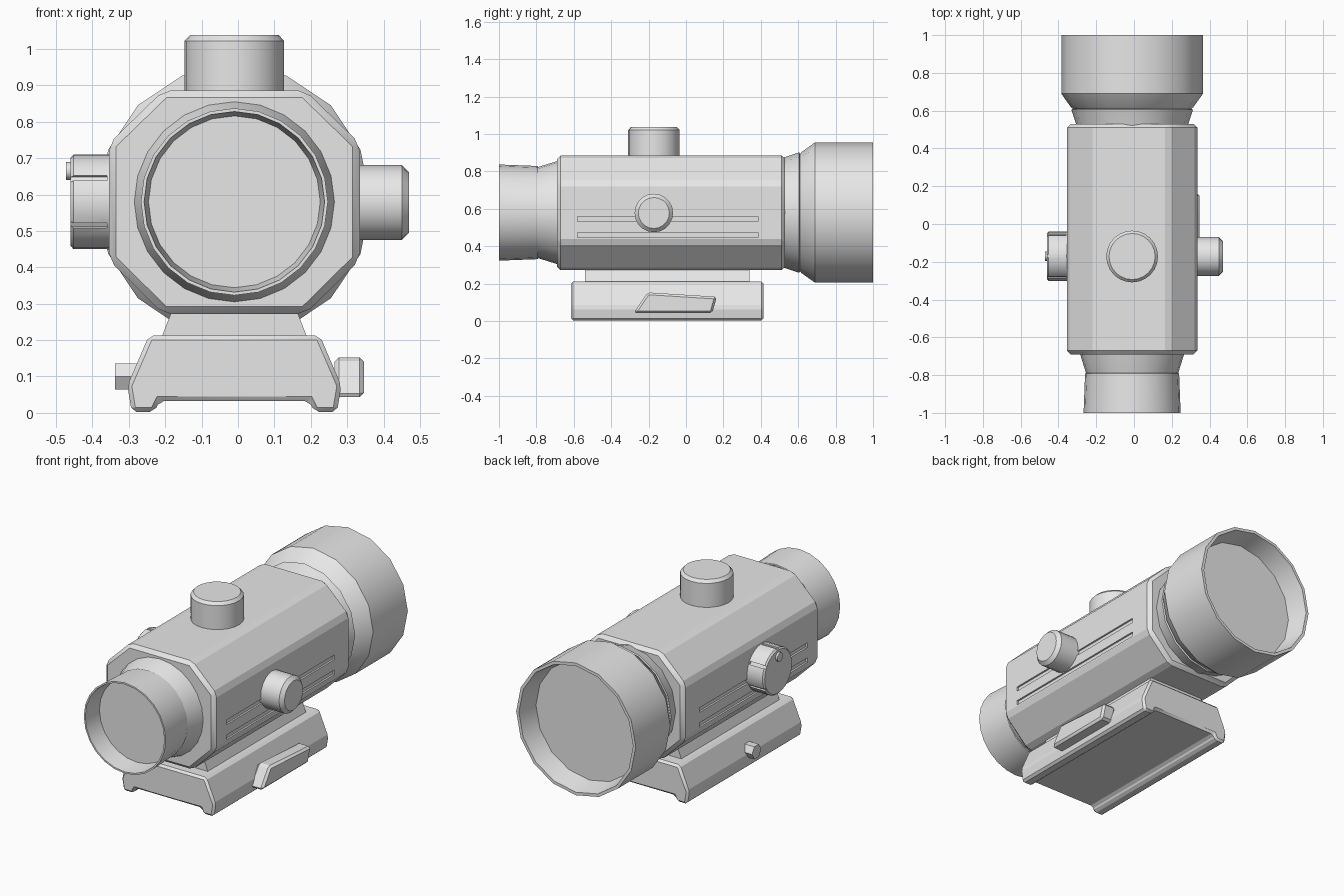
import bpy, bmesh, math

if "Cube" in bpy.data.objects:
    bpy.data.objects.remove(bpy.data.objects["Cube"])

gray = bpy.data.materials.new("light_gray")
gray.diffuse_color = (0.8, 0.8, 0.8, 1)
gray.use_nodes = True
gray.node_tree.nodes["Principled BSDF"].inputs["Base Color"].default_value = gray.diffuse_color
CX, CZ = -0.01, 0.58          # optical axis


def place(axis, t, u, v):
    """t runs along the axis; u, v span the cross-section."""
    return {"x": (t, u, v), "y": (u, t, v), "z": (u, v, t)}[axis]


def apply(ob, mod):
    bpy.context.view_layer.objects.active = ob
    bpy.ops.object.modifier_apply(modifier=mod.name)


def smooth(ob):
    bpy.ops.object.select_all(action="DESELECT")
    ob.select_set(True)
    bpy.context.view_layer.objects.active = ob
    bpy.ops.object.shade_smooth_by_angle(angle=math.radians(32))


def finish(name, bm):
    bmesh.ops.recalc_face_normals(bm, faces=bm.faces)
    me = bpy.data.meshes.new(name)
    bm.to_mesh(me)
    bm.free()
    me.materials.append(gray)
    ob = bpy.data.objects.new(name, me)
    bpy.context.collection.objects.link(ob)
    smooth(ob)
    return ob


def lathe(name, axis, u0, v0, profile, n):
    """Closed turned part; profile is (t, radius), starting and ending on the axis."""
    bm = bmesh.new()
    rings = []
    for t, r in profile:
        if r == 0:
            rings.append([bm.verts.new(place(axis, t, u0, v0))] * n)
        else:
            rings.append([bm.verts.new(place(axis, t, u0 + r * math.sin(2 * math.pi * i / n),
                                             v0 + r * math.cos(2 * math.pi * i / n)))
                          for i in range(n)])
    for a, b in zip(rings, rings[1:]):
        for i in range(n):
            j = (i + 1) % n
            bm.faces.new(list(dict.fromkeys((a[i], a[j], b[j], b[i]))))
    return finish(name, bm)


def prism(name, axis, pts, t0, t1, bevel=0):
    """Extruded outline with optional chamfered edges."""
    bm = bmesh.new()
    a = [bm.verts.new(place(axis, t0, u, v)) for u, v in pts]
    b = [bm.verts.new(place(axis, t1, u, v)) for u, v in pts]
    bm.faces.new(a)
    bm.faces.new(b)
    for i in range(len(pts)):
        j = (i + 1) % len(pts)
        bm.faces.new((a[i], a[j], b[j], b[i]))
    ob = finish(name, bm)
    if bevel:
        m = ob.modifiers.new("bevel", "BEVEL")
        m.width, m.segments, m.limit_method = bevel, 1, "ANGLE"
        apply(ob, m)
        smooth(ob)
    return ob


def cut(ob, cutters):
    for c in cutters:
        m = ob.modifiers.new("cut", "BOOLEAN")
        m.operation, m.solver, m.object = "DIFFERENCE", "EXACT", c
        apply(ob, m)
        bpy.data.objects.remove(c)
    smooth(ob)


def mirrored(half):
    """Outline from its right half, listed top to bottom."""
    return [(CX + x, z) for x, z in half] + [(CX - x, z) for x, z in reversed(half)]


# Octagonal housing with two long slots on each side
body = prism("housing", "y", mirrored([(0.195, 0.886), (0.345, 0.74), (0.345, 0.42), (0.195, 0.272)]),
             -0.69, 0.53, 0.02)
slots = []
for z in (0.46, 0.545):
    for s in (-1, 1):
        xs = sorted((CX + s * 0.335, CX + s * 0.4))
        slots.append(prism("slot_cutter", "x", [(-0.58, z - 0.013), (0.385, z - 0.013),
                                                (0.385, z + 0.013), (-0.58, z + 0.013)], *xs))
cut(body, slots)

# Eyepiece (front) and objective bell (back), each with a recessed lens
lathe("eyepiece", "y", CX, CZ, [(-0.66, 0), (-0.66, 0.282), (-0.69, 0.275), (-0.79, 0.244),
                                (-0.792, 0.249), (-1, 0.257), (-1, 0.248), (-0.89, 0.236),
                                (-0.89, 0)], 24)
lathe("objective_bell", "y", CX, CZ, [(0.5, 0), (0.5, 0.29), (0.53, 0.297), (0.605, 0.322),
                                      (0.61, 0.314), (0.618, 0.324), (0.69, 0.375), (1, 0.375),
                                      (1, 0.358), (0.88, 0.335), (0.88, 0)], 16)

# Adjustment knobs
lathe("top_knob", "z", CX, -0.172, [(0.84, 0), (0.84, 0.137), (1.022, 0.137), (1.038, 0.122),
                                    (1.038, 0)], 24)
lathe("right_knob", "x", -0.172, 0.578, [(0.3, 0), (0.3, 0.103), (0.45, 0.103), (0.47, 0.083),
                                         (0.47, 0)], 20)
cap = lathe("left_battery_cap", "x", -0.17, CZ, [(-0.32, 0), (-0.32, 0.131), (-0.452, 0.131),
                                                 (-0.46, 0.122), (-0.46, 0)], 24)
grooves = []
for k in range(6):
    a = math.radians(30 + 60 * k)
    c, s = math.cos(a), math.sin(a)
    grooves.append(prism("groove_cutter", "x",
                         [(-0.17 + r * c - w * s, CZ + r * s + w * c)
                          for r, w in ((0.122, -0.008), (0.16, -0.008), (0.16, 0.008), (0.122, 0.008))],
                         -0.5, -0.36))
cut(cap, grooves)
lathe("cap_screw", "x", -0.17, 0.665, [(-0.455, 0), (-0.455, 0.025), (-0.472, 0.025), (-0.472, 0)], 12)

# Rail mount: neck, clamp base, lever and hex nut
prism("mount_neck", "y", mirrored([(0.168, 0.29), (0.203, 0.2)]), -0.54, 0.34)
prism("mount_base", "y", mirrored([(0.235, 0.212), (0.294, 0.075), (0.282, 0.003),
                                   (0.22, 0.003), (0.205, 0.033)]), -0.615, 0.415, 0.012)
prism("clamp_lever", "x", [(-0.205, 0.153), (0.165, 0.13), (0.14, 0.043), (-0.28, 0.043)],
      0.265, 0.346, 0.012)
prism("clamp_nut", "x", [(-0.15 + 0.041 * math.cos(math.pi * k / 3),
                          0.1 + 0.041 * math.sin(math.pi * k / 3)) for k in range(6)], -0.338, -0.26)
